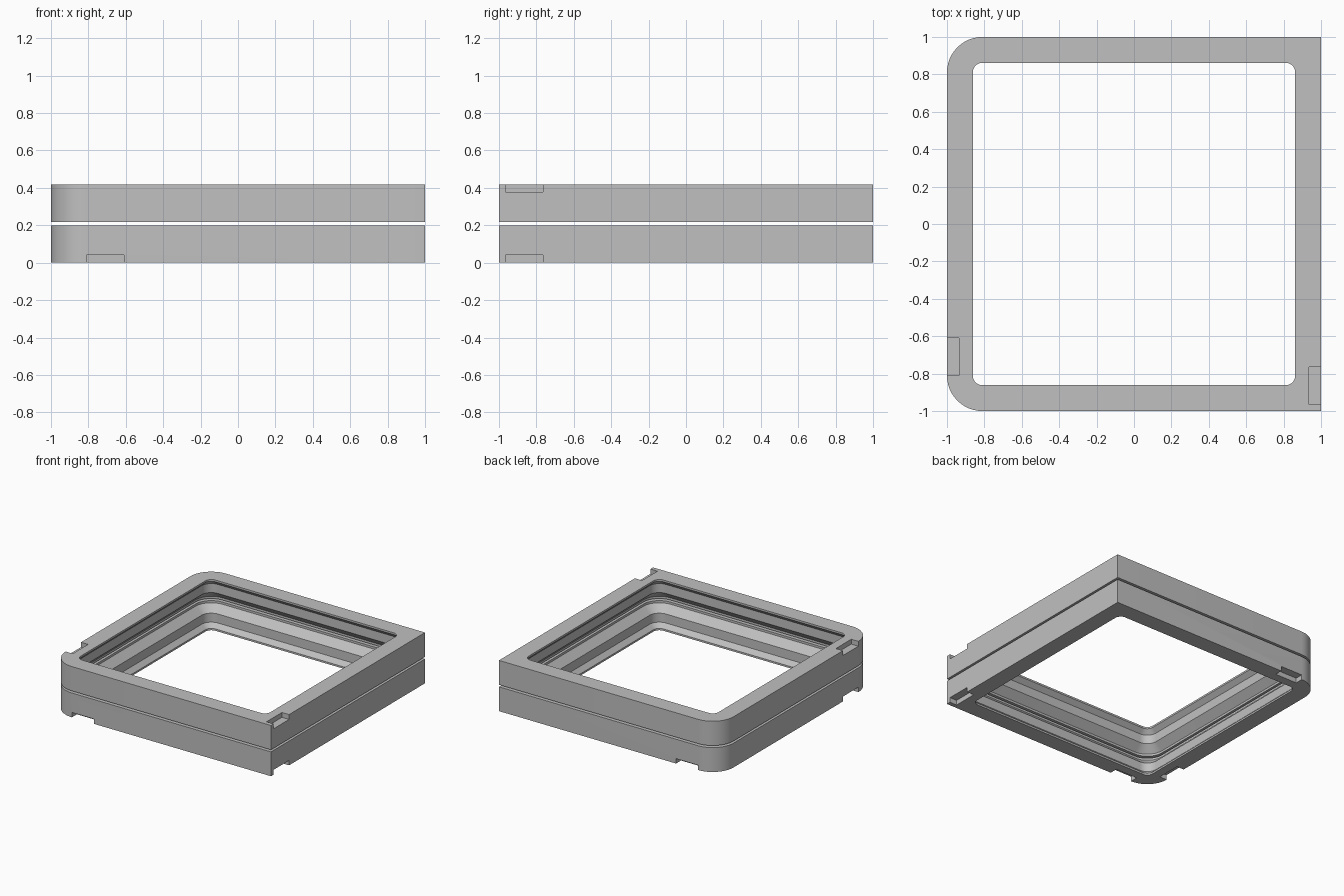
import bpy, bmesh, math

if "Cube" in bpy.data.objects:
    bpy.data.objects.remove(bpy.data.objects["Cube"])

H = 0.2          # height of one frame
TOP = 0.417      # overall height
SEG = 12         # segments per rounded corner

grey = bpy.data.materials.new("grey plastic")
grey.diffuse_color = (0.53, 0.53, 0.53, 1)
grey.use_nodes = True
grey.node_tree.nodes["Principled BSDF"].inputs["Base Color"].default_value = grey.diffuse_color


def ring(half, r_left, r_right):
    """Rounded square outline with its own radius on the left and right corners."""
    pts = []
    for k, (sx, sy) in enumerate([(1, 1), (-1, 1), (-1, -1), (1, -1)]):
        r = r_right if sx > 0 else r_left
        for i in range(SEG + 1):
            a = math.pi / 2 * (k + i / SEG)
            pts.append((sx * (half - r) + r * math.cos(a),
                        sy * (half - r) + r * math.sin(a)))
    return pts


def make_frame(name, flip):
    # closed section: outer wall, then the stepped, bevelled inside
    section = [(1.0, 0.19, 0.0, 0.0), (1.0, 0.19, 0.0, H),
               (0.955, 0.145, 0.145, H), (0.955, 0.145, 0.145, 0.182),
               (0.897, 0.087, 0.087, 0.124), (0.897, 0.087, 0.087, 0.05),
               (0.862, 0.052, 0.052, 0.015), (0.862, 0.052, 0.052, 0.0)]
    bm = bmesh.new()
    loops = []
    for half, rl, rr, z in section:
        zz = TOP - z if flip else z
        loops.append([bm.verts.new((x, y, zz)) for x, y in ring(half, rl, rr)])
    n = len(loops[0])
    for k, a in enumerate(loops):
        b = loops[(k + 1) % len(loops)]
        for i in range(n):
            j = (i + 1) % n
            bm.faces.new((a[i], a[j], b[j], b[i]))
    bmesh.ops.remove_doubles(bm, verts=bm.verts, dist=1e-5)
    bmesh.ops.recalc_face_normals(bm, faces=bm.faces)
    me = bpy.data.meshes.new(name)
    bm.to_mesh(me)
    bm.free()
    me.materials.append(grey)
    ob = bpy.data.objects.new(name, me)
    bpy.context.collection.objects.link(ob)
    return ob


def cut_notch(ob, x0, x1, y0, y1, z0, z1):
    bpy.ops.mesh.primitive_cube_add(
        size=1, location=((x0 + x1) / 2, (y0 + y1) / 2, (z0 + z1) / 2))
    cutter = bpy.context.object
    cutter.scale = (x1 - x0, y1 - y0, z1 - z0)
    cutter.hide_render = True
    cutter.data.materials.append(grey)
    mod = ob.modifiers.new("notch", 'BOOLEAN')
    mod.operation = 'DIFFERENCE'
    mod.solver = 'EXACT'
    mod.object = cutter
    bpy.context.view_layer.objects.active = ob
    bpy.ops.object.modifier_apply(modifier=mod.name)
    bpy.data.objects.remove(cutter)


lower = make_frame("lower_frame", False)
upper = make_frame("upper_frame", True)

# pry notches in the outer edges: right and left sides of both frames
for ob, z0, z1 in ((lower, -0.1, 0.04), (upper, TOP - 0.04, TOP + 0.1)):
    cut_notch(ob, 0.935, 1.1, -0.965, -0.765, z0, z1)
    cut_notch(ob, -1.1, -0.935, -0.81, -0.61, z0, z1)
# front and back of the lower frame
for y0, y1 in ((-1.1, -0.935), (0.935, 1.1)):
    cut_notch(lower, -0.81, -0.61, y0, y1, -0.1, 0.04)

# smooth rounded corners, crisp edges
for ob in (lower, upper):
    bpy.ops.object.select_all(action='DESELECT')
    ob.select_set(True)
    bpy.context.view_layer.objects.active = ob
    bpy.ops.object.shade_smooth_by_angle(angle=math.radians(30))
